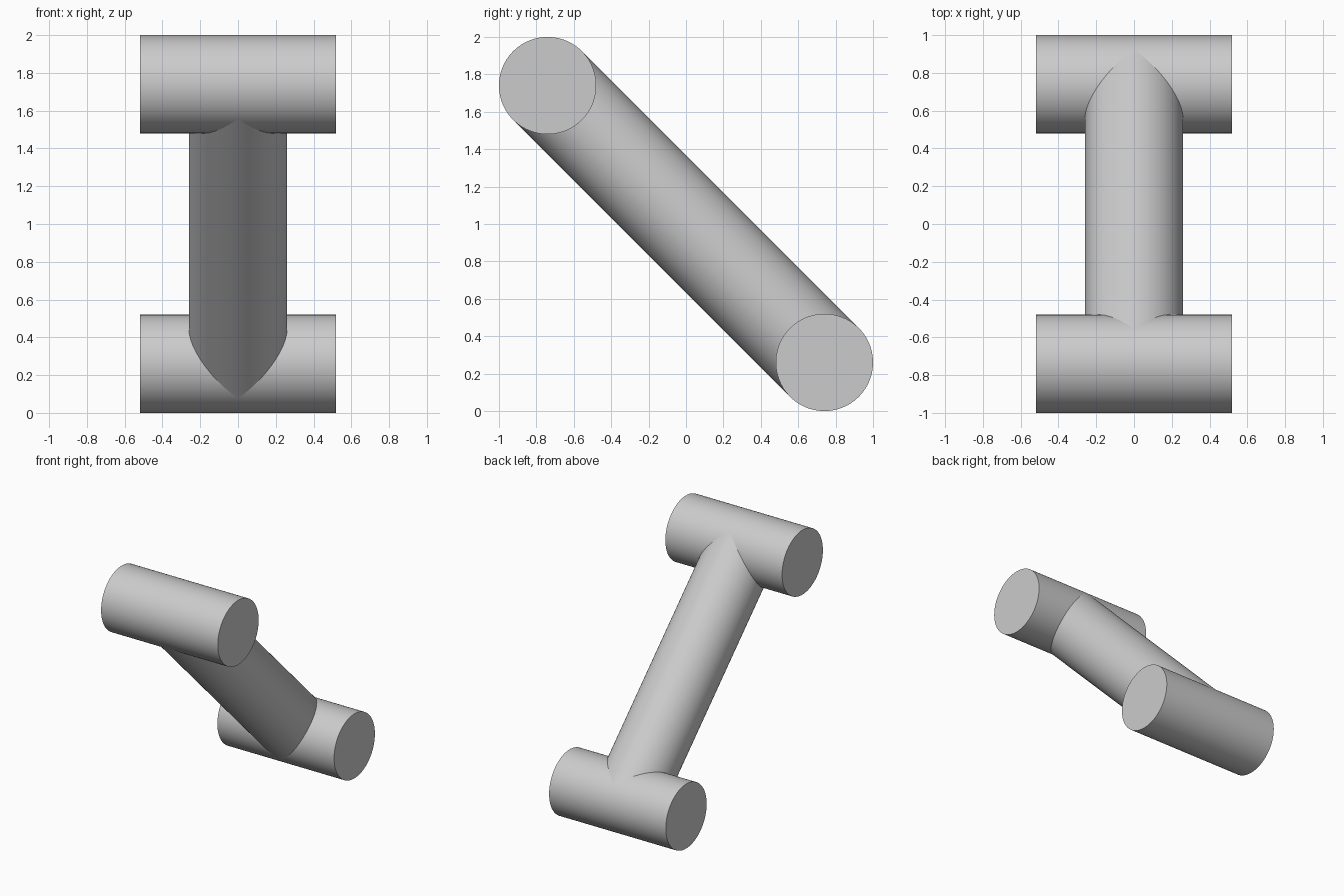
import bpy
from mathutils import Vector

cube = bpy.data.objects.get("Cube")
if cube:
    bpy.data.objects.remove(cube, do_unlink=True)

RADIUS = 0.26
HALF_WIDTH = 0.52
OFFSET = 1 - RADIUS

grey = bpy.data.materials.new("light grey")
grey.use_nodes = True
colour = (0.6, 0.6, 0.6, 1)
grey.diffuse_color = colour
grey.node_tree.nodes["Principled BSDF"].inputs["Base Color"].default_value = colour


def rod(name, start, end):
    """Round bar running between two points."""
    start, end = Vector(start), Vector(end)
    axis = end - start
    bpy.ops.mesh.primitive_cylinder_add(
        vertices=96, radius=RADIUS, depth=axis.length,
        location=(start + end) / 2,
        rotation=axis.to_track_quat('Z', 'Y').to_euler())
    obj = bpy.context.object
    obj.name = name
    obj.data.materials.append(grey)
    bpy.ops.object.shade_smooth_by_angle()
    return obj


# Crossbars: upper one at the front, lower one at the back
upper = Vector((0, -OFFSET, 2 - RADIUS))
lower = Vector((0, OFFSET, RADIUS))
side = Vector((HALF_WIDTH, 0, 0))
rod("upper_crossbar", upper - side, upper + side)
rod("lower_crossbar", lower - side, lower + side)

# Diagonal bar joining the crossbar centres
rod("diagonal_bar", upper, lower)
